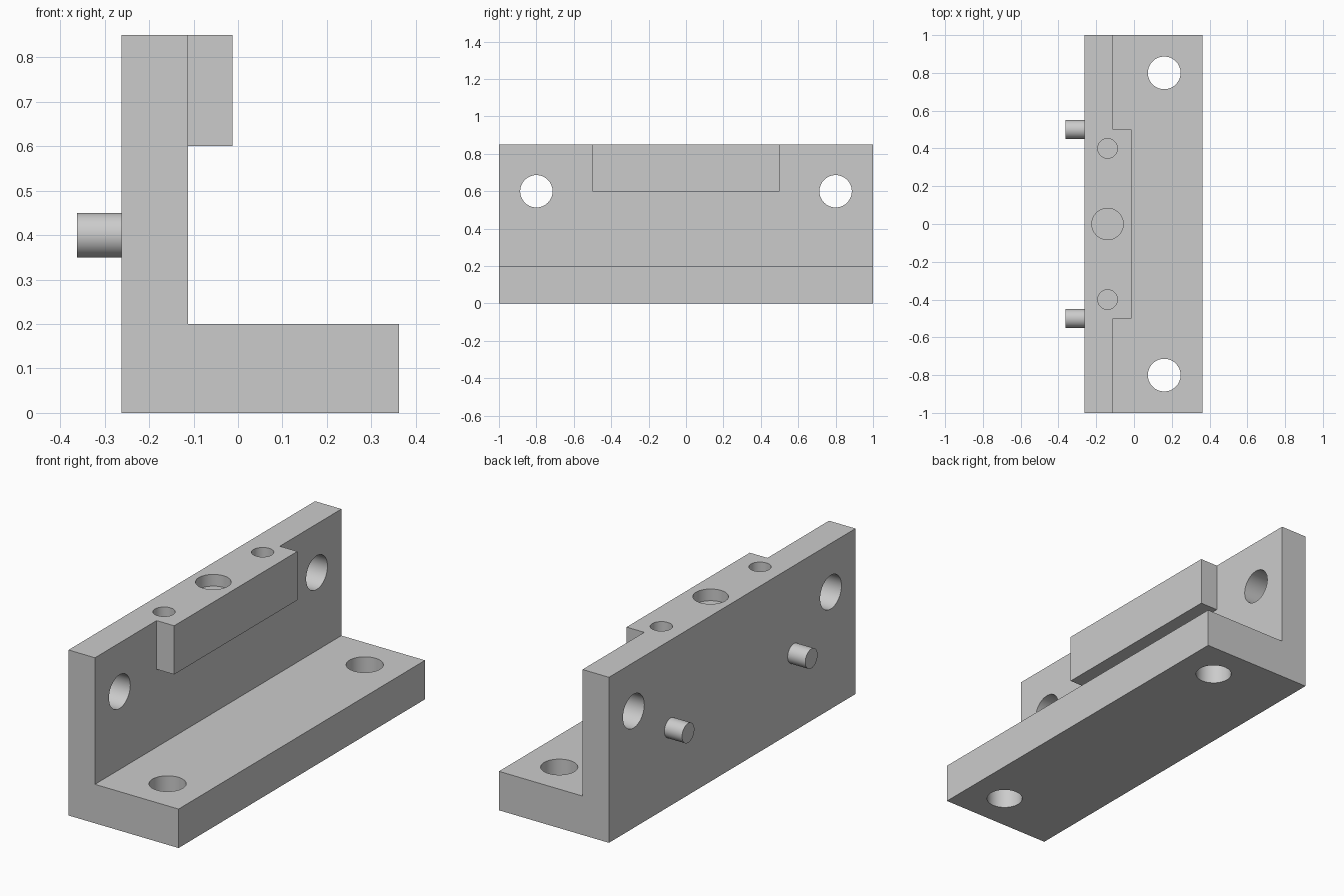
import bpy, bmesh
from math import pi, radians
from mathutils import Matrix, Vector

cube = bpy.data.objects.get("Cube")
if cube:
    bpy.data.objects.remove(cube, do_unlink=True)

grey = bpy.data.materials.new("machined_grey")
grey.use_nodes = True
colour = (0.6, 0.6, 0.6, 1)
grey.diffuse_color = colour
grey.node_tree.nodes["Principled BSDF"].inputs["Base Color"].default_value = colour


def finish(name, bm):
    bmesh.ops.recalc_face_normals(bm, faces=bm.faces)
    mesh = bpy.data.meshes.new(name)
    bm.to_mesh(mesh)
    bm.free()
    mesh.materials.append(grey)
    obj = bpy.data.objects.new(name, mesh)
    bpy.context.collection.objects.link(obj)
    return obj


def prism(name, profile, half_length):
    """Extrude an x-z outline along y."""
    bm = bmesh.new()
    face = bm.faces.new([bm.verts.new((x, -half_length, z)) for x, z in profile])
    new = bmesh.ops.extrude_face_region(bm, geom=[face])["geom"]
    verts = [v for v in new if isinstance(v, bmesh.types.BMVert)]
    bmesh.ops.translate(bm, verts=verts, vec=(0, 2 * half_length, 0))
    return finish(name, bm)


def cylinder(name, centre, radius, depth, along_x=False):
    bm = bmesh.new()
    turn = Matrix.Rotation(pi / 2, 4, 'Y') if along_x else Matrix()
    bmesh.ops.create_cone(bm, cap_ends=True, segments=64, radius1=radius,
                          radius2=radius, depth=depth,
                          matrix=Matrix.Translation(Vector(centre)) @ turn)
    return finish(name, bm)


def smooth(obj):
    bpy.ops.object.select_all(action='DESELECT')
    obj.select_set(True)
    bpy.context.view_layer.objects.active = obj
    bpy.ops.object.shade_smooth_by_angle(angle=radians(30))


def boolean(target, tool, operation):
    """Apply a boolean and discard the tool."""
    mod = target.modifiers.new(tool.name, 'BOOLEAN')
    mod.operation = operation
    mod.solver = 'EXACT'
    mod.object = tool
    bpy.context.view_layer.objects.active = target
    bpy.ops.object.modifier_apply(modifier=mod.name)
    bpy.data.objects.remove(tool, do_unlink=True)


back, inner, toe = -0.2625, -0.1125, 0.3625
height, floor = 0.85, 0.2

# L-shaped bracket with a raised lip at the top of the wall
bracket = prism("angle_bracket", [(back, 0), (toe, 0), (toe, floor),
                                  (inner, floor), (inner, height), (back, height)], 1)
lip = prism("wall_lip", [(-0.2, 0.6), (-0.0125, 0.6),
                         (-0.0125, height), (-0.2, height)], 0.5)
boolean(bracket, lip, 'UNION')

# Through holes in wall and base, blind holes in the top edge
for side in (-1, 1):
    boolean(bracket, cylinder("wall_hole", (-0.19, 0.8 * side, 0.6), 0.0865, 0.4, True), 'DIFFERENCE')
    boolean(bracket, cylinder("base_hole", (0.16, 0.8 * side, 0.1), 0.0865, 0.4), 'DIFFERENCE')
    boolean(bracket, cylinder("small_socket", (-0.14, 0.4 * side, height), 0.052, 0.3), 'DIFFERENCE')
boolean(bracket, cylinder("centre_socket", (-0.14, 0, height), 0.083, 0.12), 'DIFFERENCE')
smooth(bracket)

# Locating pins on the outer wall face
for side, label in ((-1, "front"), (1, "back")):
    smooth(cylinder(label + "_locating_pin", (back - 0.05, 0.5 * side, 0.4), 0.05, 0.1, True))
